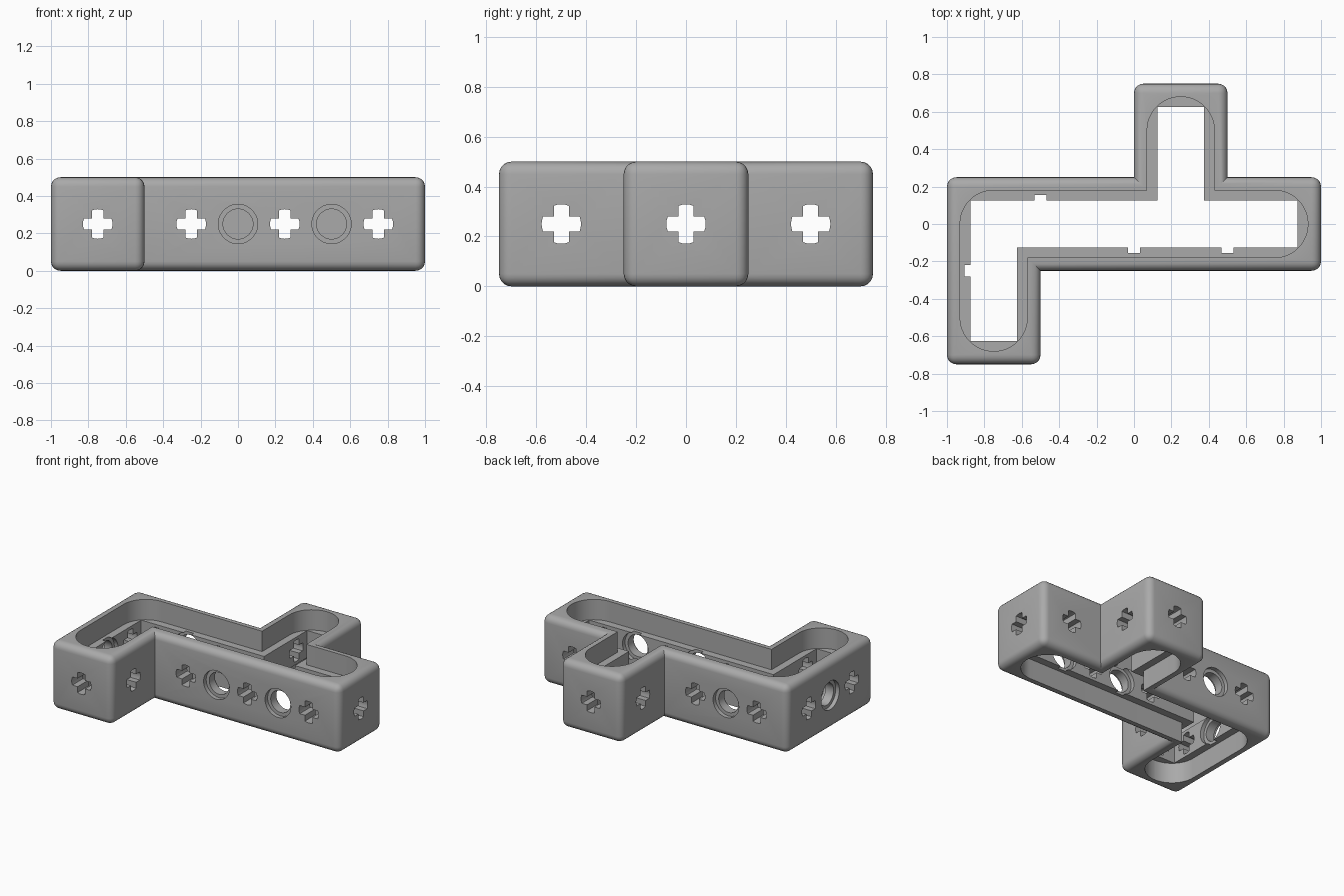
import bpy, bmesh, math
from mathutils import Matrix, Vector

cube = bpy.data.objects.get("Cube")
if cube:
    bpy.data.objects.remove(cube, do_unlink=True)

HEIGHT = 0.5
MID = HEIGHT / 2


def outline(h):
    """Branching bar outline at half-width h around the centre lines."""
    leg, end, bump, reach = -0.75, 0.75, 0.25, 0.5
    return [(leg - h, -reach - h), (leg + h, -reach - h), (leg + h, -h),
            (end + h, -h), (end + h, h), (bump + h, h),
            (bump + h, reach + h), (bump - h, reach + h), (bump - h, h),
            (leg - h, h)]


def loft(bm, layers, matrix=Matrix()):
    """Solid through stacked (2D loop, z) layers."""
    rings = [[bm.verts.new(matrix @ Vector((x, y, z))) for x, y in loop]
             for loop, z in layers]
    bm.faces.new(rings[0][::-1])
    bm.faces.new(rings[-1])
    n = len(rings[0])
    for low, high in zip(rings, rings[1:]):
        for i in range(n):
            j = (i + 1) % n
            bm.faces.new((low[i], low[j], high[j], high[i]))


def is_vertical(edge):
    a, b = edge.verts
    return abs(a.co.z - b.co.z) > 0.01


def finish(bm, name):
    bmesh.ops.recalc_face_normals(bm, faces=bm.faces)
    mesh = bpy.data.meshes.new(name)
    bm.to_mesh(mesh)
    bm.free()
    obj = bpy.data.objects.new(name, mesh)
    bpy.context.collection.objects.link(obj)
    return obj


def slab(name, h, z0, z1, radius=0, segments=1, rims=False):
    """Extruded outline with its convex corners (and rims) rounded."""
    bm = bmesh.new()
    loft(bm, [(outline(h), z0), (outline(h), z1)])
    bmesh.ops.recalc_face_normals(bm, faces=bm.faces)
    if radius:
        edges = [e for e in bm.edges
                 if (e.is_convex if is_vertical(e) else rims)]
        bmesh.ops.bevel(bm, geom=edges, offset=radius, segments=segments,
                        profile=0.5, affect='EDGES', clamp_overlap=False)
    return finish(bm, name)


def circle(r, n=40):
    return [(r * math.cos(2 * math.pi * i / n), r * math.sin(2 * math.pi * i / n))
            for i in range(n)]


def cross(r=0.079, w=0.03, steps=4):
    """Plus shape with arc-ended arms."""
    points, half = [], math.asin(w / r)
    for k in range(4):
        turn = k * math.pi / 2
        for i in range(steps + 1):
            a = turn - half + 2 * half * i / steps
            points.append((r * math.cos(a), r * math.sin(a)))
        a = turn + math.pi / 4
        points.append((w * math.sqrt(2) * math.cos(a), w * math.sqrt(2) * math.sin(a)))
    return points


# Main rounded body
body = slab("beam_frame", 0.25, 0, HEIGHT, 0.05, 5, rims=True)

# Cutters: narrow through channel, wide round-ended grooves above and below
cutters = [slab("channel_cutter", 0.125, -0.2, HEIGHT + 0.2),
           slab("top_groove_cutter", 0.18, MID + 0.1, HEIGHT + 0.1, 0.1797, 12),
           slab("bottom_groove_cutter", 0.18, -0.1, MID - 0.1, 0.1797, 12)]

# Holes: crosses at cell centres, stepped round holes between cells
FRONT, BACK, LEFT, RIGHT = (0, -1, 0), (0, 1, 0), (1, 0, 0), (-1, 0, 0)
cross_holes = [(-0.75, -0.5, FRONT), (-0.75, -0.5, LEFT), (-0.75, -0.5, RIGHT),
               (-0.75, 0, RIGHT), (-0.75, 0, BACK),
               (-0.25, 0, FRONT), (-0.25, 0, BACK), (0.25, 0, FRONT),
               (0.75, 0, FRONT), (0.75, 0, BACK), (0.75, 0, LEFT),
               (0.25, 0.5, BACK), (0.25, 0.5, LEFT), (0.25, 0.5, RIGHT)]
round_holes = [(0, 0, FRONT), (0.5, 0, FRONT), (-0.5, 0, BACK), (-0.75, -0.25, RIGHT)]


def placed(x, y, direction):
    turn = Vector(direction).to_track_quat('Z', 'Y').to_matrix().to_4x4()
    return Matrix.Translation((x, y, MID)) @ turn


bm = bmesh.new()
for hole in cross_holes:
    loft(bm, [(cross(), 0.1), (cross(), 0.3)], placed(*hole))
wide, narrow = circle(0.105), circle(0.08)
for hole in round_holes:
    loft(bm, [(wide, 0.1), (wide, 0.155), (narrow, 0.155),
              (narrow, 0.22), (wide, 0.22), (wide, 0.3)], placed(*hole))
cutters.append(finish(bm, "hole_cutter"))

# Cut everything out of the body
bpy.ops.object.select_all(action='DESELECT')
body.select_set(True)
bpy.context.view_layer.objects.active = body
for cutter in cutters:
    cutter.hide_render = True
    mod = body.modifiers.new(cutter.name, 'BOOLEAN')
    mod.operation, mod.solver, mod.object = 'DIFFERENCE', 'EXACT', cutter
    bpy.ops.object.modifier_apply(modifier=mod.name)
    bpy.data.objects.remove(cutter, do_unlink=True)

# Material and shading
grey = bpy.data.materials.new("mid_grey")
grey.use_nodes = True
colour = (0.4, 0.4, 0.4, 1)
grey.diffuse_color = colour
grey.node_tree.nodes["Principled BSDF"].inputs["Base Color"].default_value = colour
body.data.materials.clear()
body.data.materials.append(grey)
bpy.ops.object.shade_smooth_by_angle(angle=math.radians(30))
